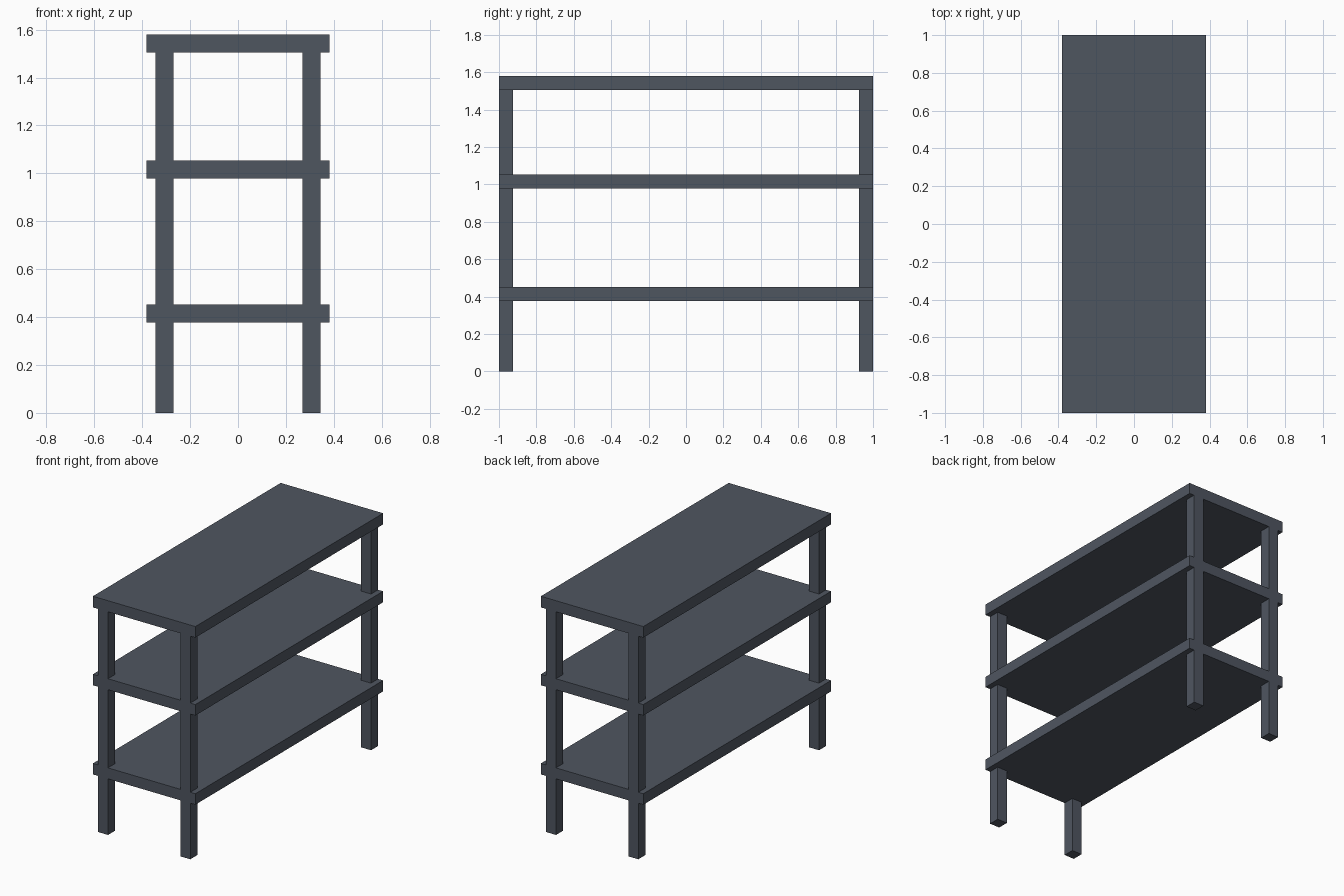
import bpy
import bmesh
from mathutils import Matrix, Vector

cube = bpy.data.objects.get("Cube")
if cube:
    bpy.data.objects.remove(cube, do_unlink=True)

# Single slate grey finish
slate = bpy.data.materials.new("slate_grey")
slate.use_nodes = True
colour = (0.078, 0.092, 0.118, 1.0)
slate.diffuse_color = colour
slate.node_tree.nodes["Principled BSDF"].inputs["Base Color"].default_value = colour

HALF_WIDTH, HALF_LENGTH = 0.382, 1.0
POST = 0.075
POST_X = 0.307
POST_Y = HALF_LENGTH - POST / 2
SHELVES = [("lower_shelf", 0.378, 0.452),
           ("middle_shelf", 0.979, 1.053),
           ("top_shelf", 1.504, 1.579)]


def box(name, low, high):
    low, high = Vector(low), Vector(high)
    bm = bmesh.new()
    bmesh.ops.create_cube(bm, size=1, matrix=Matrix.Translation((low + high) / 2)
                          @ Matrix.Diagonal((*(high - low), 1)))
    mesh = bpy.data.meshes.new(name)
    bm.to_mesh(mesh)
    bm.free()
    mesh.materials.append(slate)
    obj = bpy.data.objects.new(name, mesh)
    bpy.context.collection.objects.link(obj)


# Shelves, each with the four posts that carry it
floor = 0.0
for name, bottom, top in SHELVES:
    box(name, (-HALF_WIDTH, -HALF_LENGTH, bottom), (HALF_WIDTH, HALF_LENGTH, top))
    for side, sx in (("left", 1), ("right", -1)):
        for end, sy in (("front", -1), ("back", 1)):
            x, y, r = sx * POST_X, sy * POST_Y, POST / 2
            box(f"{name}_{end}_{side}_post",
                (x - r, y - r, floor), (x + r, y + r, bottom))
    floor = top
